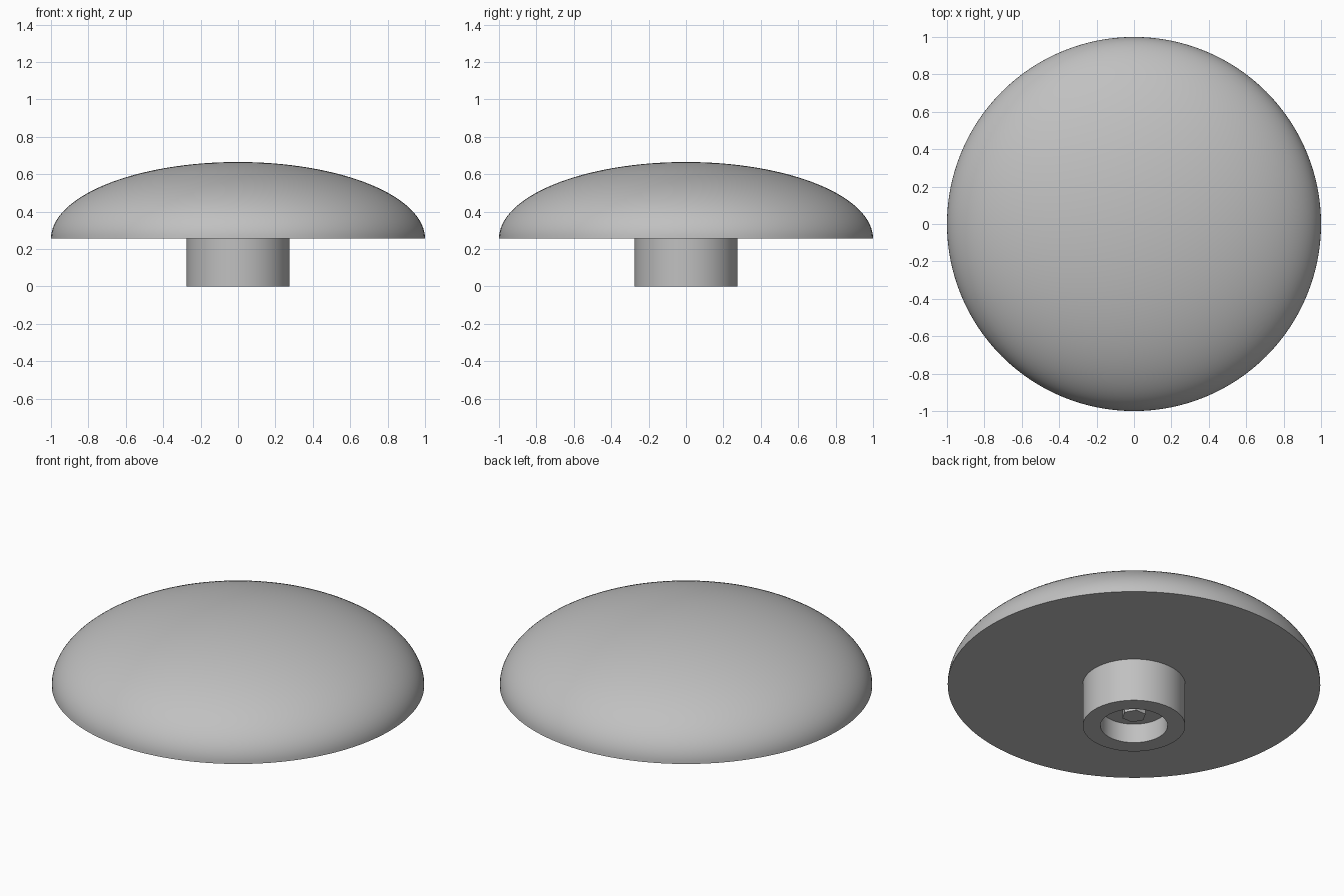
import bpy
import bmesh
from math import cos, sin, pi, radians
from mathutils import Matrix

cube = bpy.data.objects.get("Cube")
if cube:
    bpy.data.objects.remove(cube, do_unlink=True)

SEGMENTS = 128
BASE_Z = 0.255      # underside of the cap
CAP_HEIGHT = 0.41
FLOOR_Z = 0.114     # floor of the socket inside the stem

grey = bpy.data.materials.new("plain grey")
grey.use_nodes = True
colour = (0.53, 0.53, 0.53, 1)
grey.diffuse_color = colour
grey.node_tree.nodes["Principled BSDF"].inputs["Base Color"].default_value = colour


def finish(name, bm):
    """Turn a bmesh into a smooth object with sharp edges kept."""
    bmesh.ops.remove_doubles(bm, verts=bm.verts, dist=1e-5)
    bmesh.ops.recalc_face_normals(bm, faces=bm.faces)
    mesh = bpy.data.meshes.new(name)
    bm.to_mesh(mesh)
    bm.free()
    mesh.materials.append(grey)
    obj = bpy.data.objects.new(name, mesh)
    bpy.context.collection.objects.link(obj)
    bpy.ops.object.select_all(action="DESELECT")
    obj.select_set(True)
    bpy.context.view_layer.objects.active = obj
    bpy.ops.object.shade_smooth_by_angle(angle=radians(30))
    return obj


def lathe(name, profile):
    """Spin a radius/height profile around the z axis."""
    bm = bmesh.new()
    verts = [bm.verts.new((r, 0, z)) for r, z in profile]
    edges = [bm.edges.new(pair) for pair in zip(verts, verts[1:])]
    bmesh.ops.spin(bm, geom=verts + edges, cent=(0, 0, 0), axis=(0, 0, 1),
                   angle=2 * pi, steps=SEGMENTS, use_merge=True)
    return finish(name, bm)


# Domed cap: half an ellipse closed by a flat underside
steps = 32
arc = [(cos(pi / 2 * i / steps), BASE_Z + CAP_HEIGHT * sin(pi / 2 * i / steps))
       for i in range(steps)]
lathe("domed_cap", [(0, BASE_Z)] + arc + [(0, BASE_Z + CAP_HEIGHT)])

# Stem with a round socket in its lower end
lathe("stem", [(0, FLOOR_Z), (0.18, FLOOR_Z), (0.18, 0), (0.275, 0),
               (0.275, BASE_Z)])

# Hexagonal boss standing down from the socket floor
bm = bmesh.new()
boss_z = 0.06
bmesh.ops.create_cone(bm, cap_ends=True, segments=6, radius1=0.066, radius2=0.066,
                      depth=FLOOR_Z - boss_z,
                      matrix=Matrix.Translation((0, 0, (FLOOR_Z + boss_z) / 2))
                      @ Matrix.Rotation(pi / 6, 4, "Z"))
boss = finish("hex_boss", bm)
# Turn the boss so that two corners lie on the x axis
corner = boss.data.vertices[0].co
boss.rotation_euler.z = -Matrix.Identity(2)[0].angle_signed(corner.xy) * -1
